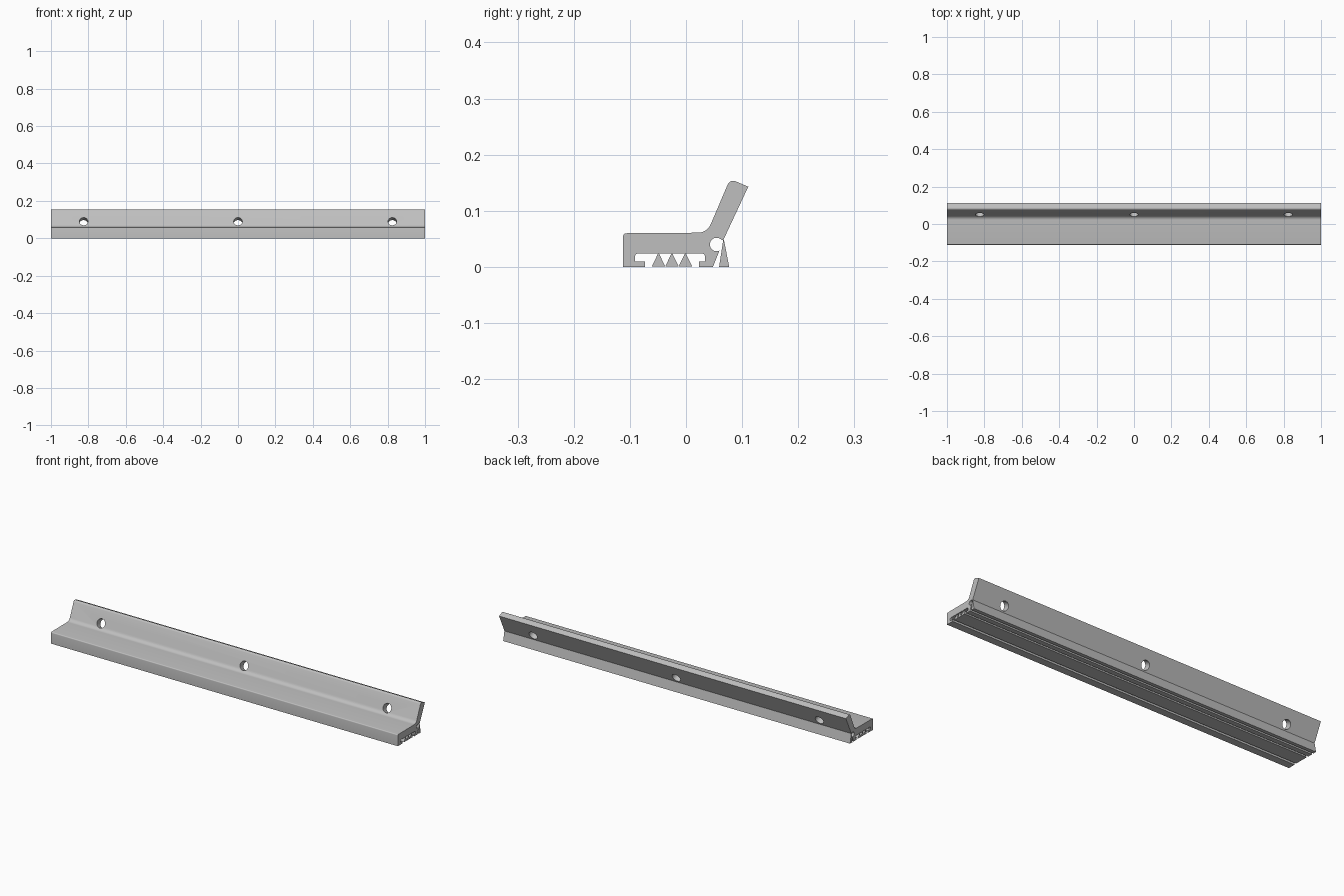
import bpy, bmesh, math
from mathutils import Vector

if "Cube" in bpy.data.objects:
    bpy.data.objects.remove(bpy.data.objects["Cube"])

grey = bpy.data.materials.new("aluminium grey")
grey.diffuse_color = (0.52, 0.52, 0.52, 1)
grey.use_nodes = True
grey.node_tree.nodes["Principled BSDF"].inputs["Base Color"].default_value = grey.diffuse_color


def arc(cy, cz, r, a0, a1, n):
    """Points on an arc in the y-z plane, angles in degrees."""
    return [(cy + r * math.cos(math.radians(a0 + (a1 - a0) * i / n)),
             cz + r * math.sin(math.radians(a0 + (a1 - a0) * i / n))) for i in range(n + 1)]


def extrusion(name, profile):
    """Extrude a y-z profile along the full length in x."""
    bm = bmesh.new()
    face = bm.faces.new([bm.verts.new((-1, y, z)) for y, z in profile])
    ext = bmesh.ops.extrude_face_region(bm, geom=[face])
    bmesh.ops.translate(bm, vec=(2, 0, 0),
                        verts=[g for g in ext["geom"] if isinstance(g, bmesh.types.BMVert)])
    bmesh.ops.recalc_face_normals(bm, faces=bm.faces)
    mesh = bpy.data.meshes.new(name)
    bm.to_mesh(mesh)
    bm.free()
    obj = bpy.data.objects.new(name, mesh)
    bpy.context.collection.objects.link(obj)
    mesh.materials.append(grey)
    return obj


# Rail: base with a lipped channel below and a leaning flange behind
profile = [(-0.112, 0)]
profile += arc(-0.107, 0.055, 0.005, 180, 90, 4)          # front top edge
profile += arc(0.0215, 0.0855, 0.0245, -90, -24.5, 8)     # base to flange fillet
profile += arc(0.084, 0.143, 0.0105, 155.5, 65.5, 7)      # rounded flange tip
profile += [(0.111, 0.143), (0.067, 0.049)]
profile += arc(0.0545, 0.040, 0.012, 38, 295, 18)         # round groove
profile += [(0.058, 0.025), (0.048, 0), (0.023, 0), (0.023, 0.010), (0.034, 0.010)]
profile += arc(0.028, 0.018, 0.006, 0, 90, 4)             # channel roof corners
profile += arc(-0.085, 0.018, 0.006, 90, 180, 4)
profile += [(-0.091, 0.010), (-0.073, 0.010), (-0.073, 0)]
rail = extrusion("flanged_rail", profile)

# Three screw holes square to the flange
axis = Vector((0, 0.91, -0.415)).normalized()
cutters = []
for x in (-0.825, 0, 0.825):
    bpy.ops.mesh.primitive_cylinder_add(vertices=32, radius=0.023, depth=0.12,
                                        location=Vector((x, 0.05, 0.09)) + axis * 0.015)
    cutter = bpy.context.object
    cutter.name = "hole_cutter"
    cutter.rotation_euler = axis.to_track_quat('Z', 'Y').to_euler()
    cutter.hide_render = True
    cutters.append(cutter)
    mod = rail.modifiers.new("screw_hole", 'BOOLEAN')
    mod.operation = 'DIFFERENCE'
    mod.solver = 'EXACT'
    mod.object = cutter

bpy.ops.object.select_all(action='DESELECT')
rail.select_set(True)
bpy.context.view_layer.objects.active = rail
for mod in list(rail.modifiers):
    bpy.ops.object.modifier_apply(modifier=mod.name)
for cutter in cutters:
    bpy.data.objects.remove(cutter)
bpy.ops.object.shade_smooth_by_angle(angle=math.radians(30))

# Gripping teeth hanging from the channel roof
for y in (-0.049, -0.025, -0.001):
    extrusion("gripping_tooth", [(y - 0.012, 0.001), (y + 0.012, 0.001),
                                 (y + 0.0006, 0.0242), (y - 0.0006, 0.0242)])

# Thin wedge lip below the flange
extrusion("rear_lip", [(0.059, 0), (0.077, 0), (0.0675, 0.049), (0.0665, 0.049)])
